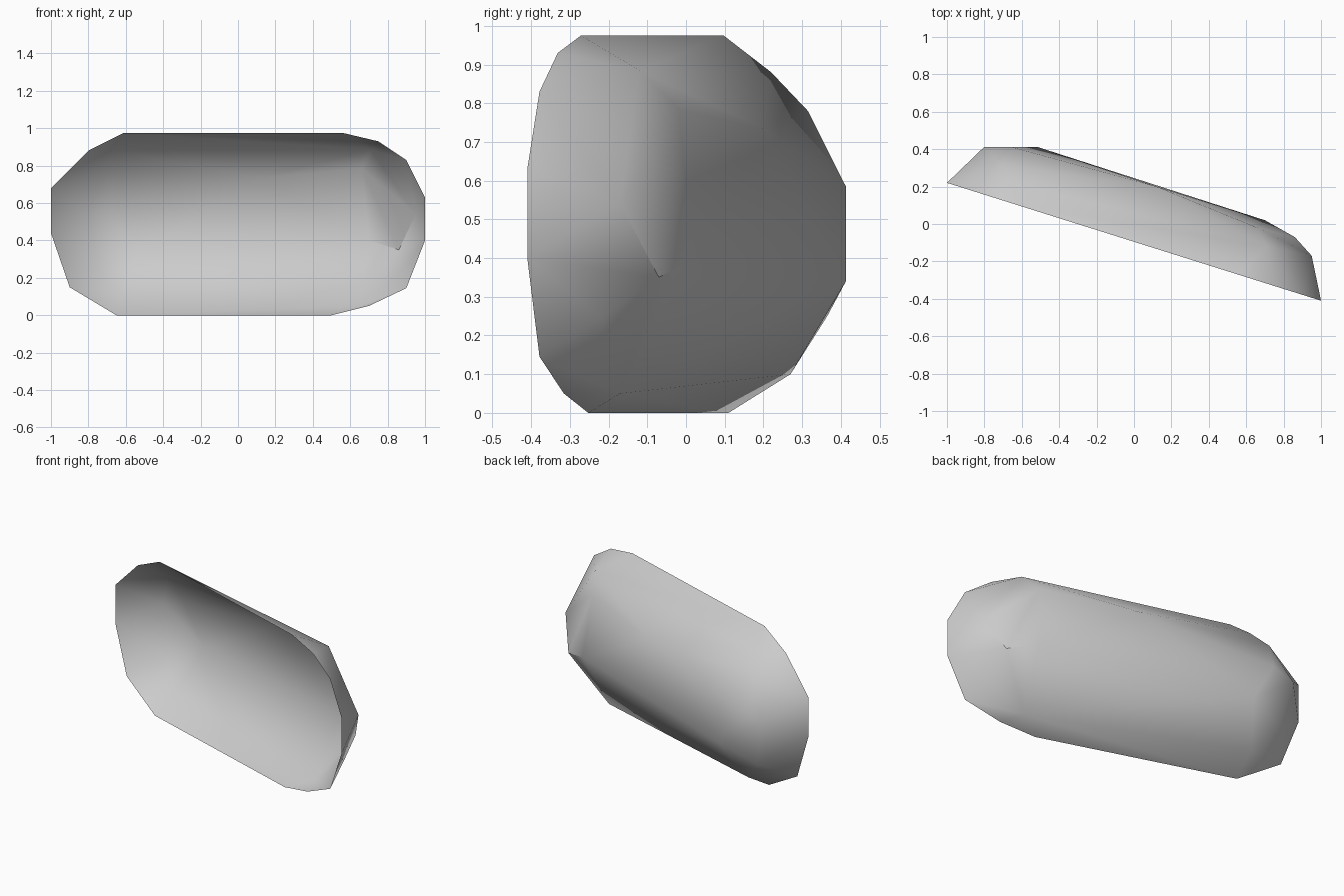
import bpy
import bmesh
from mathutils import Vector

cube = bpy.data.objects.get("Cube")
if cube:
    bpy.data.objects.remove(cube)


def make_material(name, color):
    mat = bpy.data.materials.new(name)
    mat.use_nodes = True
    mat.diffuse_color = color
    mat.node_tree.nodes["Principled BSDF"].inputs["Base Color"].default_value = color
    return mat


# Open rim: x, z outline lying on one slanted vertical plane
rim_outline = [
    (0.56, 0.975), (0.75, 0.93), (0.9, 0.83), (1, 0.63), (1, 0.4), (0.9, 0.145),
    (0.7, 0.05), (0.5, 0), (-0.65, 0), (-0.9, 0.15), (-1, 0.44), (-1, 0.68),
    (-0.8, 0.88), (-0.61, 0.975),
]

# Corners of the faceted back
back_corners = [
    (0.71, -0.12, 0.885), (0.66, -0.02, 0.785), (0.12, 0.2, 0.735),
    (0.95, -0.17, 0.54), (0.86, -0.07, 0.35), (0.7, 0.02, 0.4),
    (0.88, -0.22, 0.245), (0.65, -0.17, 0.05),
    (-0.65, 0.22, 0.88), (-0.71, 0.315, 0.78), (-0.66, 0.413, 0.585),
    (-0.8, 0.413, 0.54), (-0.52, 0.413, 0.34), (-0.75, 0.365, 0.25),
    (-0.62, 0.27, 0.1),
]

# Wrap the points in a faceted hull
bm = bmesh.new()
rim = {bm.verts.new((x, -0.095 - 0.315 * x, z)) for x, z in rim_outline}
for corner in back_corners:
    bm.verts.new(corner)
hull = bmesh.ops.convex_hull(bm, input=bm.verts[:])
spare = [g for g in hull["geom_interior"] if isinstance(g, bmesh.types.BMVert)]
rim -= set(spare)
bmesh.ops.delete(bm, geom=spare, context="VERTS")
bmesh.ops.recalc_face_normals(bm, faces=bm.faces[:])

# Open the front by removing the flat faces spanning the rim
front = Vector((-0.315, -1, 0)).normalized()
lid = [f for f in bm.faces if f.normal.dot(front) > 0.9 and all(v in rim for v in f.verts)]
bmesh.ops.delete(bm, geom=lid, context="FACES")

mesh = bpy.data.meshes.new("faceted_shell")
bm.to_mesh(mesh)
bm.free()
shell = bpy.data.objects.new("faceted_shell", mesh)
bpy.context.collection.objects.link(shell)
mesh.materials.append(make_material("light_grey", (0.6, 0.6, 0.6, 1)))

# Soft facets with crisp steep edges
bpy.ops.object.select_all(action="DESELECT")
shell.select_set(True)
bpy.context.view_layer.objects.active = shell
bpy.ops.object.shade_smooth_by_angle(angle=0.61)
